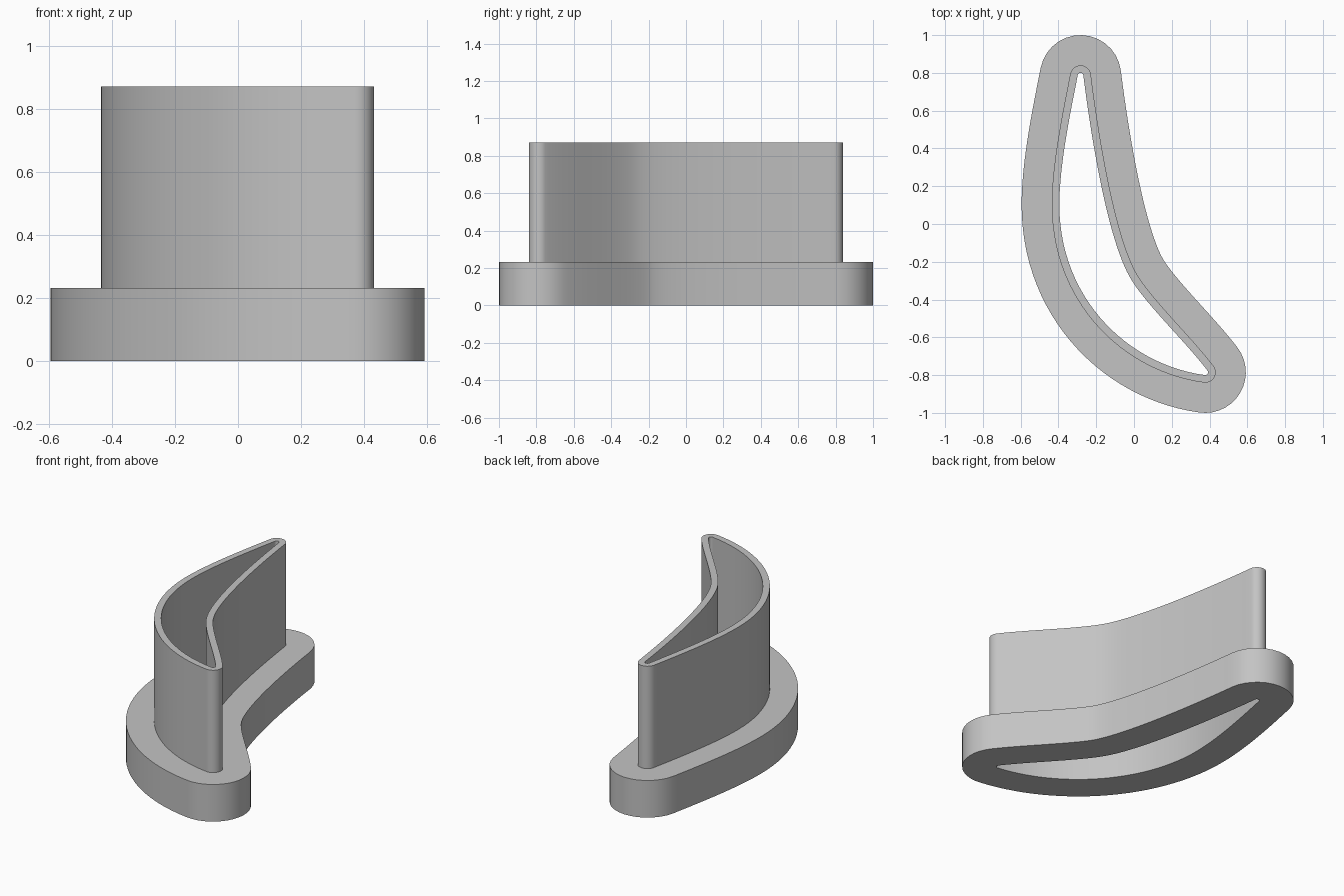
import bpy
import bmesh
import math
from mathutils import Vector
from mathutils.geometry import interpolate_bezier

if "Cube" in bpy.data.objects:
    bpy.data.objects.remove(bpy.data.objects["Cube"], do_unlink=True)

STEPS = 28       # samples per bezier span
TIP_STEPS = 14   # samples around each rounded tip

# Leaf-shaped core: two tips, with a bulging side and a hollow side
TOP_TIP, BULGE = (-0.283, 0.785), (-0.38, 0.10)
LOW_TIP, HOLLOW = (0.377, -0.785), (-0.04, -0.28)
bulging_side = [
    (TOP_TIP, (-0.33, 0.55), (-0.38, 0.30), BULGE),
    (BULGE, (-0.38, -0.38), (-0.03, -0.73), LOW_TIP),
]
hollow_side = [
    (LOW_TIP, (0.26, -0.63), (0.035, -0.42), HOLLOW),
    (HOLLOW, (-0.16, -0.06), (-0.245, 0.48), TOP_TIP),
]


def sample_side(spans):
    """Points along a side, each with its outward angle (counter-clockwise path)."""
    pts = []
    for span in spans:
        p = interpolate_bezier(*[Vector((x, y, 0)) for x, y in span], STEPS)
        pts += p if not pts else p[1:]
    side = []
    for i, p in enumerate(pts):
        d = pts[min(i + 1, len(pts) - 1)] - pts[max(i - 1, 0)]
        side.append((p, math.atan2(-d.x, d.y)))
    return side


def tip_fan(end, start):
    """Repeat the tip point while its outward angle swings to the next side."""
    swing = (start[1] - end[1]) % math.tau
    return [(end[0], end[1] + swing * i / TIP_STEPS) for i in range(1, TIP_STEPS)]


left, right = sample_side(bulging_side), sample_side(hollow_side)
core = left + tip_fan(left[-1], right[0]) + right + tip_fan(right[-1], left[0])

# Wall section as (distance from core, height): wide foot, thin tall wall
section = [(0.015, 0), (0.215, 0), (0.215, 0.232),
           (0.055, 0.232), (0.055, 0.872), (0.015, 0.872)]

# Sweep the section around the core
bm = bmesh.new()
rings = []
for dist, z in section:
    rings.append([bm.verts.new((p.x + dist * math.cos(a), p.y + dist * math.sin(a), z))
                  for p, a in core])
n = len(core)
for k, ring in enumerate(rings):
    above = rings[(k + 1) % len(rings)]
    for i in range(n):
        j = (i + 1) % n
        bm.faces.new((ring[i], above[i], above[j], ring[j]))
bmesh.ops.recalc_face_normals(bm, faces=bm.faces)
mesh = bpy.data.meshes.new("flanged_leaf_cutter")
bm.to_mesh(mesh)
bm.free()

# Plain grey
grey = bpy.data.materials.new("light_grey")
grey.use_nodes = True
colour = (0.55, 0.55, 0.55, 1)
grey.diffuse_color = colour
grey.node_tree.nodes["Principled BSDF"].inputs["Base Color"].default_value = colour
mesh.materials.append(grey)

cutter = bpy.data.objects.new("flanged_leaf_cutter", mesh)
bpy.context.collection.objects.link(cutter)
bpy.ops.object.select_all(action='DESELECT')
cutter.select_set(True)
bpy.context.view_layer.objects.active = cutter
bpy.ops.object.shade_smooth_by_angle(angle=math.radians(35))
